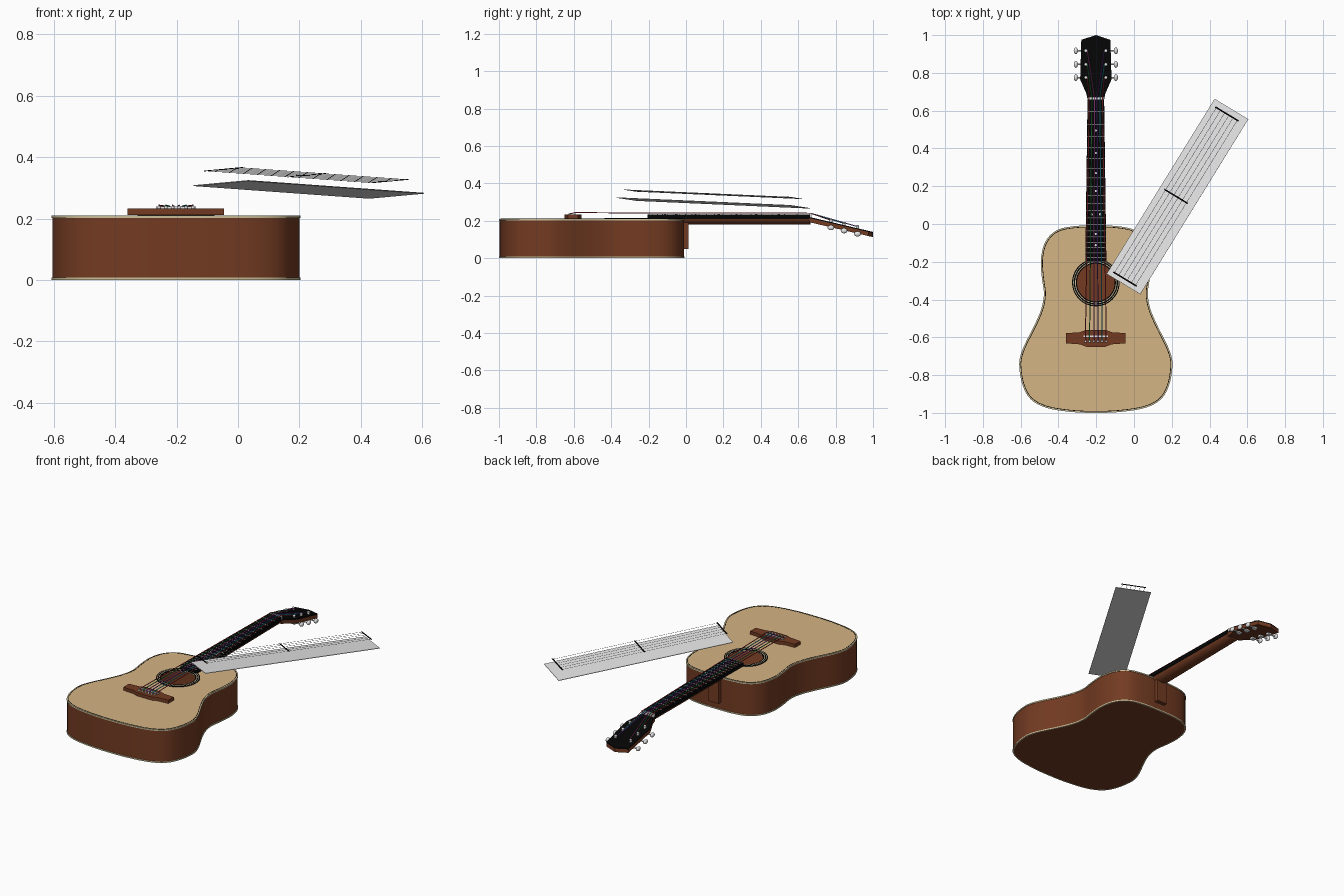
import bpy, bmesh, math
from mathutils import Vector

if "Cube" in bpy.data.objects:
    bpy.data.objects.remove(bpy.data.objects["Cube"])

CX = -0.202  # centre line of the guitar


def material(name, r, g, b):
    m = bpy.data.materials.new(name)
    lin = lambda c: ((c / 255 + 0.055) / 1.055) ** 2.4 if c > 10 else c / 255 / 12.92
    m.diffuse_color = (lin(r), lin(g), lin(b), 1)
    m.use_nodes = True
    m.node_tree.nodes["Principled BSDF"].inputs["Base Color"].default_value = m.diffuse_color
    return m


BROWN = material("mahogany brown", 115, 59, 34)
TAN = material("spruce tan", 213, 181, 132)
CREAM = material("binding cream", 203, 190, 152)
BLACK = material("black", 5, 5, 5)
GREY = material("light grey", 230, 230, 230)
RED = material("red", 185, 60, 70)
GREEN = material("green", 55, 165, 85)
PINK = material("pink", 215, 90, 190)
PURPLE = material("purple", 125, 65, 185)
CYAN = material("cyan", 45, 185, 205)


def mesh(name, verts, faces, mat, smooth=True):
    me = bpy.data.meshes.new(name)
    me.from_pydata([tuple(v) for v in verts], [], faces)
    bm = bmesh.new()
    bm.from_mesh(me)
    bmesh.ops.recalc_face_normals(bm, faces=bm.faces)
    bm.to_mesh(me)
    bm.free()
    me.materials.append(mat)
    ob = bpy.data.objects.new(name, me)
    bpy.context.collection.objects.link(ob)
    if smooth:
        me.shade_smooth()
        me.set_sharp_from_angle(angle=math.radians(35))
    return ob


def prism(name, pts, z0, z1, mat, slope=lambda y: 0):
    n = len(pts)
    v = [(CX + x, y, z + slope(y)) for z in (z0, z1) for x, y in pts]
    f = [tuple(range(n)), tuple(range(n, 2 * n))]
    f += [(i, (i + 1) % n, n + (i + 1) % n, n + i) for i in range(n)]
    return mesh(name, v, f, mat)


def band(name, outer, inner, z0, z1, mat):
    """Closed ring between two matching loops."""
    n = len(outer)
    v = [(CX + x, y, z) for loop, z in ((outer, z0), (outer, z1), (inner, z1), (inner, z0))
         for x, y in loop]
    f = [(k * n + i, k * n + (i + 1) % n, (k + 1) % 4 * n + (i + 1) % n, (k + 1) % 4 * n + i)
         for k in range(4) for i in range(n)]
    return mesh(name, v, f, mat)


def tube(name, path, r, mat, sides=16):
    path = [Vector(p) for p in path]
    v, f = [], []
    for i, p in enumerate(path):
        d = (path[min(i + 1, len(path) - 1)] - path[max(i - 1, 0)]).normalized()
        a = d.cross(Vector((0, 0, 1)) if abs(d.z) < 0.9 else Vector((1, 0, 0))).normalized()
        b = d.cross(a)
        for k in range(sides):
            t = 2 * math.pi * k / sides
            v.append(p + r * (math.cos(t) * a + math.sin(t) * b))
    for i in range(len(path) - 1):
        for k in range(sides):
            m = (k + 1) % sides
            f.append((i * sides + k, i * sides + m, (i + 1) * sides + m, (i + 1) * sides + k))
    f += [tuple(range(sides)), tuple(range(len(v) - sides, len(v)))]
    return mesh(name, v, f, mat)


def box(name, o, u, v, n, a, b, c, mat):
    """Box in frame o,u,v,n with ranges a, b, c."""
    p = [o + u * i + v * j + n * k for k in c for j in b for i in a]
    f = [(0, 1, 3, 2), (4, 5, 7, 6), (0, 1, 5, 4), (2, 3, 7, 6), (0, 2, 6, 4), (1, 3, 7, 5)]
    return mesh(name, p, f, mat, False)


def ball(name, loc, scale):
    bpy.ops.mesh.primitive_uv_sphere_add(segments=16, ring_count=10, location=loc)
    ob = bpy.context.object
    ob.name, ob.scale = name, scale
    ob.data.materials.append(GREY)
    ob.data.shade_smooth()


X, Y, Z = Vector((1, 0, 0)), Vector((0, 1, 0)), Vector((0, 0, 1))
MID = Vector((CX, 0, 0))


def circle(r, n=48, cy=-0.31):
    return [(r * math.cos(2 * math.pi * i / n), cy + r * math.sin(2 * math.pi * i / n))
            for i in range(n)]


# Body outline: smooth curve through half-profile points, mirrored
half = [(0, -0.008), (0.11, -0.011), (0.207, -0.033), (0.268, -0.095), (0.291, -0.19),
        (0.285, -0.29), (0.275, -0.37), (0.289, -0.45), (0.327, -0.54), (0.373, -0.63),
        (0.400, -0.70), (0.405, -0.76), (0.389, -0.85), (0.346, -0.927), (0.262, -0.973),
        (0.13, -0.995), (0, -1.0)]
ctrl = [Vector(p) for p in half] + [Vector((-x, y)) for x, y in half[-2:0:-1]]
outline = []
for i in range(len(ctrl)):
    p0, p1, p2, p3 = (ctrl[(i + k - 1) % len(ctrl)] for k in range(4))
    for s in range(4):
        t = s / 4
        outline.append(0.5 * (2 * p1 + (p2 - p0) * t + (2 * p0 - 5 * p1 + 4 * p2 - p3) * t * t
                              + (3 * p1 - p0 - 3 * p2 + p3) * t ** 3))


def inset(d):
    res = []
    for i, p in enumerate(outline):
        t = (outline[(i + 1) % len(outline)] - outline[i - 1]).normalized()
        res.append(p + Vector((t.y, -t.x)) * d)
    return res


band("body_sides", inset(0.003), inset(0.012), 0.004, 0.204, BROWN)
prism("body_back", inset(0.005), 0.001, 0.008, BROWN)
band("lower_binding", inset(0), inset(0.007), 0, 0.008, CREAM)
band("upper_binding", inset(0), inset(0.007), 0.202, 0.21, CREAM)
band("purfling", inset(0.007), inset(0.0105), 0.205, 0.2108, BLACK)

# Soundboard with a real sound hole
bm = bmesh.new()
for loop in (inset(0.005), circle(0.1)):
    vs = [bm.verts.new((CX + x, y, 0.21)) for x, y in loop]
    for i in range(len(vs)):
        bm.edges.new((vs[i - 1], vs[i]))
bmesh.ops.triangle_fill(bm, use_beauty=True, edges=bm.edges[:], normal=(0, 0, 1))
me = bpy.data.meshes.new("soundboard")
bm.to_mesh(me)
bm.free()
me.materials.append(TAN)
board = bpy.data.objects.new("soundboard", me)
bpy.context.collection.objects.link(board)
sol = board.modifiers.new("thickness", 'SOLIDIFY')
sol.thickness, sol.offset = 0.007, -1

# Rosette rings
for r0, r1, m in ((0.1, 0.106, BLACK), (0.106, 0.110, CREAM), (0.110, 0.117, BLACK),
                  (0.117, 0.120, CREAM), (0.120, 0.126, BLACK)):
    band("rosette_ring", circle(r1), circle(r0), 0.207, 0.2135, m)

# Bridge, saddle and pins
prism("bridge", [(-0.157, -0.632), (-0.157, -0.578), (-0.085, -0.573), (-0.05, -0.56),
                 (0.05, -0.56), (0.085, -0.573), (0.157, -0.578), (0.157, -0.632),
                 (0.085, -0.637), (0.05, -0.65), (-0.05, -0.65), (-0.085, -0.637)],
      0.212, 0.233, BROWN)
box("saddle", MID, X, Y, Z, (-0.065, 0.065), (-0.598, -0.590), (0.23, 0.24), GREY)

# Neck: half-round section with a heel block
v, f, N = [], [], 10
for y, w in ((-0.015, 0.052), (0.665, 0.043)):
    v += [(CX - w * math.cos(math.pi * i / N), y, 0.218 - 0.038 * math.sin(math.pi * i / N))
          for i in range(N + 1)]
f = [(i, i + 1, N + 2 + i, N + 1 + i) for i in range(N)]
f += [(0, N, 2 * N + 1, N + 1), tuple(range(N + 1)), tuple(range(N + 1, 2 * N + 2))]
mesh("neck", v, f, BROWN)
box("neck_heel", MID, X, Y, Z, (-0.035, 0.035), (-0.03, 0.014), (0.05, 0.205), BROWN)

# Fretboard, frets, inlays and nut
prism("fretboard", [(-0.056, -0.205), (0.056, -0.205), (0.044, 0.662), (-0.044, 0.662)],
      0.21, 0.234, BLACK)
fret_y = [0.665 - 1.265 * (1 - 2 ** (-k / 12)) for k in range(21)]
for k in range(1, 21):
    w = 0.044 + 0.012 * (0.662 - fret_y[k]) / 0.867
    tube("fret", [(CX - w, fret_y[k], 0.2345), (CX + w, fret_y[k], 0.2345)], 0.0022, GREY)
for k in (3, 5, 7, 9, 12, 15, 17):
    for x in ((-0.022, 0.022) if k == 12 else (0,)):
        dot = [(x + a, b) for a, b in circle(0.006, 16, (fret_y[k] + fret_y[k - 1]) / 2)]
        prism("fret_inlay", dot, 0.232, 0.2348, GREY)
box("nut", MID, X, Y, Z, (-0.044, 0.044), (0.66, 0.672), (0.212, 0.238), GREY)

# Tilted headstock with black face
slope = lambda y: -0.235 * (y - 0.66)
head = [(-0.044, 0.66), (0.044, 0.66), (0.05, 0.69), (0.083, 0.765), (0.077, 0.975),
        (0, 1.0), (-0.077, 0.975), (-0.083, 0.765), (-0.05, 0.69)]
prism("headstock", head, 0.192, 0.214, BROWN, slope)
prism("headstock_face", head, 0.214, 0.22, BLACK, slope)

# Tuners
TUNER_Y = (0.775, 0.845, 0.917)
for s in (-1, 1):
    for y in TUNER_Y:
        z = 0.22 + slope(y)
        px, kx = CX + s * 0.053, CX + s * 0.106
        tube("tuner_post", [(px, y, z - 0.035), (px, y, z + 0.012)], 0.008, GREY)
        ball("tuner_post_cap", (px, y, z + 0.012), (0.009, 0.009, 0.005))
        tube("tuner_shaft", [(px, y, z - 0.032), (kx, y, z - 0.032)], 0.004, GREY)
        box("tuner_gear", Vector((px, y, z - 0.034)), X, Y, Z, (-0.012, 0.012),
            (-0.012, 0.012), (-0.006, 0.006), GREY)
        ball("tuner_knob", (kx, y, z - 0.03), (0.011, 0.018, 0.014))

# Strings from bridge pins over saddle and nut to the posts
for i, m in enumerate((RED, GREEN, PINK, PURPLE, CYAN, RED)):
    t = (i - 2.5) / 2.5
    bx = CX + 0.055 * t
    py = TUNER_Y[i if i < 3 else 5 - i]
    post = (CX + math.copysign(0.053, t) - math.copysign(0.008, t), py, 0.229 + slope(py))
    tube("string", [(bx, -0.622, 0.236), (bx, -0.594, 0.243), (CX + 0.035 * t, 0.667, 0.24), post],
         0.0026, m)
    ball("bridge_pin", (bx, -0.622, 0.236), (0.006, 0.006, 0.006))

# Floating chart plate with its own strings and bars
O = Vector((-0.145, -0.264, 0.309))
U = Vector((0.57, 0.924, -0.041)).normalized()
V = Vector((0.175, -0.106, 0.016)).normalized()
W = V.cross(U).normalized()
box("chart_plate", O, U, V, W, (0, 1.09), (0, 0.209), (-0.003, 0), GREY)
for u in (0.025, 0.54, 1.053):
    box("chart_bar", O, U, V, W, (u - 0.004, u + 0.004), (0.029, 0.174), (0.044, 0.046), BLACK)
for i in range(6):
    p = O + V * (0.036 + 0.026 * i) + W * 0.045
    tube("chart_string", [p + U * 0.025, p + U * 1.053], 0.001, GREY, 4)
